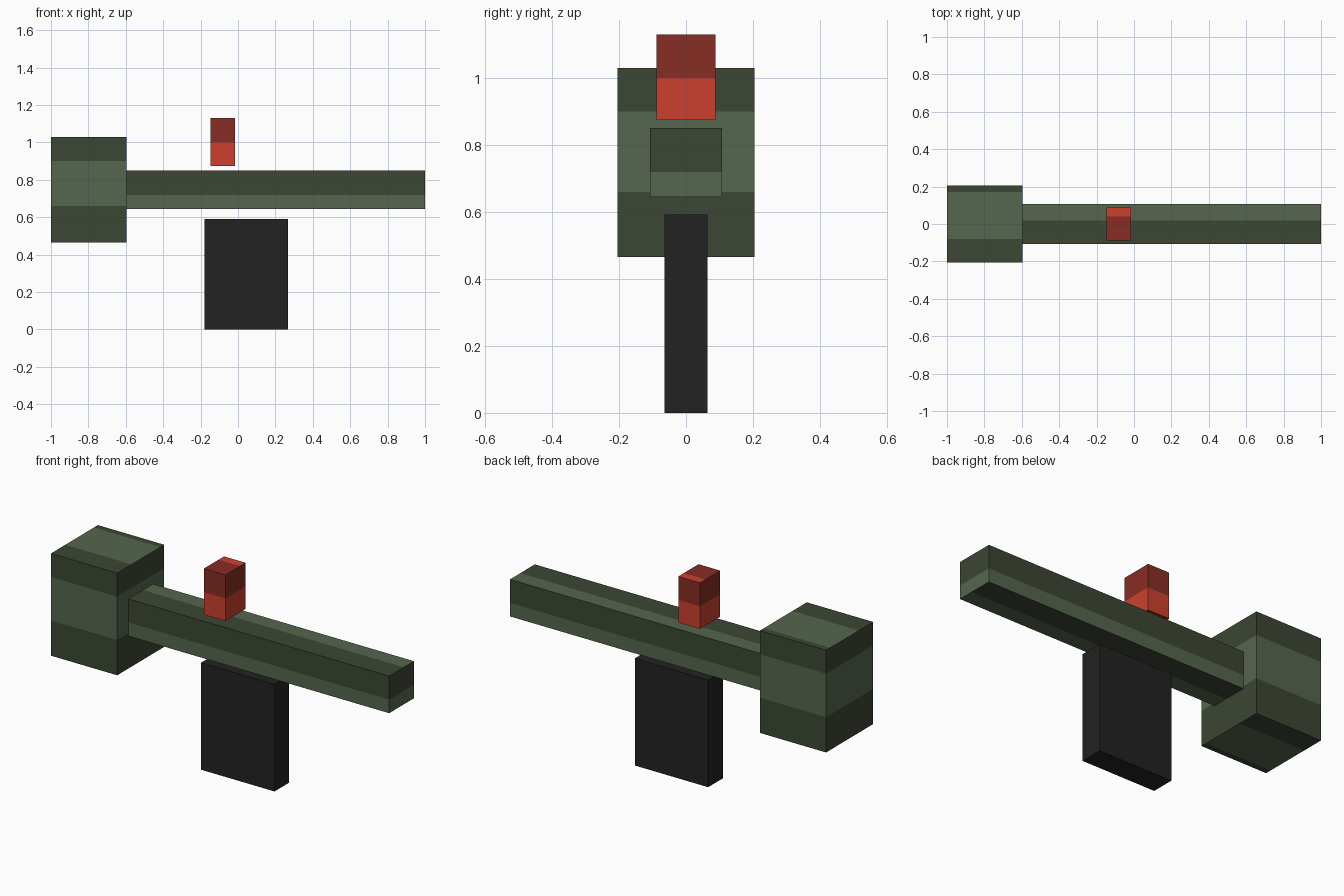
import bpy, bmesh
from mathutils import Vector

if "Cube" in bpy.data.objects:
    bpy.data.objects.remove(bpy.data.objects["Cube"])


def material(name, rgb):
    m = bpy.data.materials.new(name)
    lin = [((c / 255 + 0.055) / 1.055) ** 2.4 for c in rgb]
    m.diffuse_color = (*lin, 1)
    m.use_nodes = True
    m.node_tree.nodes["Principled BSDF"].inputs["Base Color"].default_value = m.diffuse_color
    return m


light_green = material("light green", (86, 102, 78))
dark_green = material("dark green", (60, 70, 52))
bright_red = material("bright red", (204, 64, 46))
dark_red = material("dark red", (135, 45, 36))
black = material("black", (34, 34, 34))


def banded_box(name, lo, hi, mats, z_band=None, y_band=None):
    """Box whose sides are light inside z_band, and top is light inside
    y_band (mirrored in y on the underside); the rest is dark."""
    lo, hi = Vector(lo), Vector(hi)
    bm = bmesh.new()
    bmesh.ops.create_cube(bm, size=1)
    for v in bm.verts:
        v.co = Vector([(a + b) / 2 + c * (b - a) for a, b, c in zip(lo, hi, v.co)])

    def cut(axis, value):
        if lo[axis] < value < hi[axis]:
            point, normal = Vector(), Vector()
            point[axis], normal[axis] = value, 1
            bmesh.ops.bisect_plane(bm, geom=bm.verts[:] + bm.edges[:] + bm.faces[:],
                                   plane_co=point, plane_no=normal)

    if z_band:
        for z in z_band:
            cut(2, z)
        for y in y_band:
            cut(1, y)
            cut(1, -y)
        bm.normal_update()
        for f in bm.faces:
            c = f.calc_center_median()
            if abs(f.normal.z) > 0.5:
                y = c.y if f.normal.z > 0 else -c.y
                is_light = y_band[0] < y < y_band[1]
            else:
                is_light = z_band[0] < c.z < z_band[1]
            f.material_index = 0 if is_light else 1
    mesh = bpy.data.meshes.new(name)
    bm.to_mesh(mesh)
    bm.free()
    for m in mats:
        mesh.materials.append(m)
    obj = bpy.data.objects.new(name, mesh)
    bpy.context.collection.objects.link(obj)
    return obj


greens = (light_green, dark_green)

# Large rear block with one light band
banded_box("rear_block", (-1, -0.205, 0.465), (-0.595, 0.205, 1.03), greens,
           (0.66, 0.90), (-0.08, 0.17))
# Long beam, light along its lower half
banded_box("long_beam", (-0.595, -0.108, 0.645), (1, 0.108, 0.85), greens,
           (0.60, 0.72), (0.02, 0.30))
# Small red block hovering above the beam
banded_box("red_block", (-0.147, -0.088, 0.875), (-0.015, 0.088, 1.13),
           (bright_red, dark_red), (0.80, 1.0), (0.04, 0.30))
# Plain black grip below the beam
banded_box("grip", (-0.18, -0.064, 0), (0.268, 0.064, 0.592), (black,))
